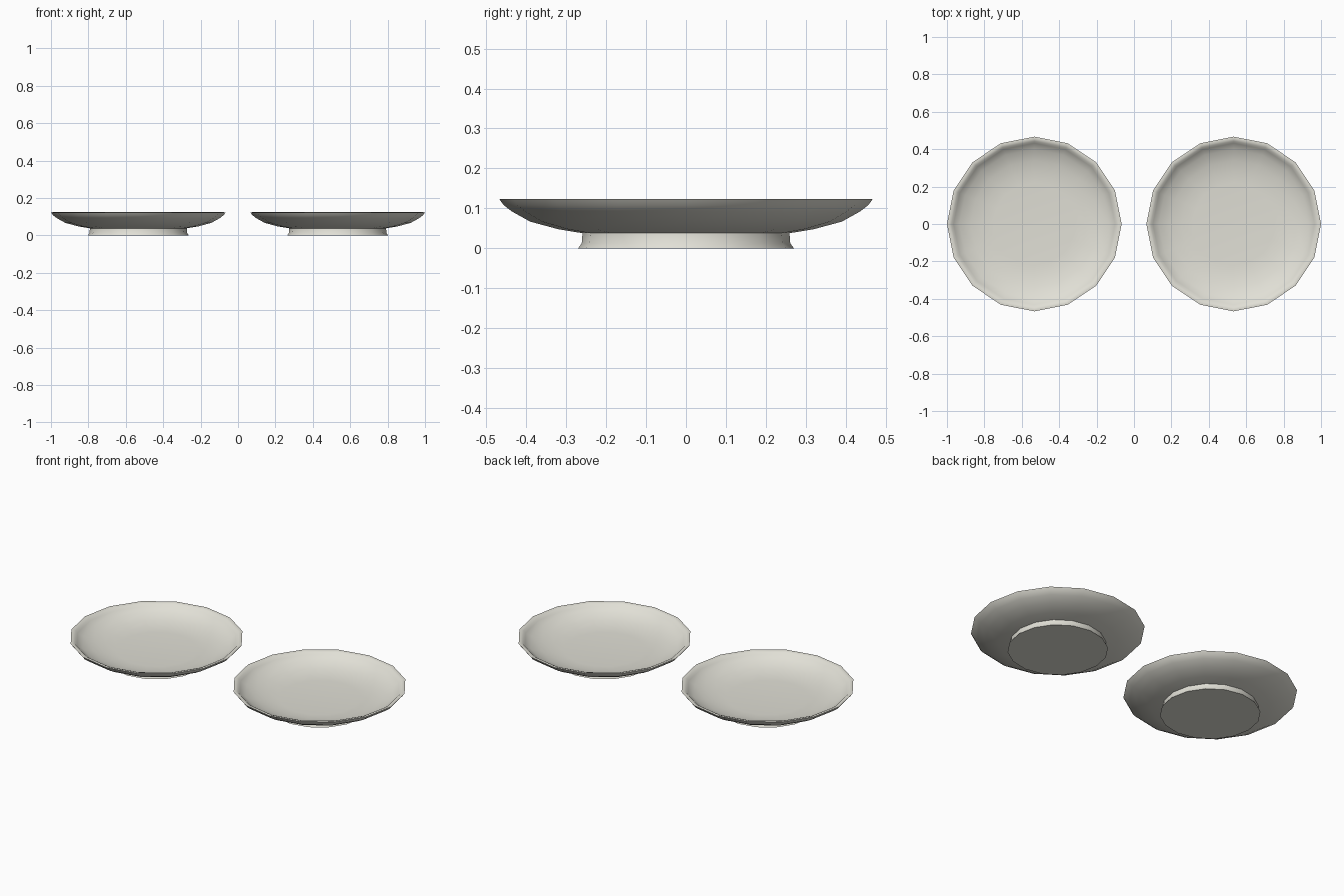
import bpy, bmesh, math

if "Cube" in bpy.data.objects:
    bpy.data.objects.remove(bpy.data.objects["Cube"])

SIDES = 16

# Cream glaze shared by both plates
cream = bpy.data.materials.new("cream_ceramic")
cream.diffuse_color = (0.75, 0.74, 0.67, 1)
cream.use_nodes = True
cream.node_tree.nodes["Principled BSDF"].inputs["Base Color"].default_value = cream.diffuse_color

# Half profile (radius, height): foot, underside, rim, inner bowl
PROFILE = [(0.27, 0.0), (0.261, 0.013), (0.259, 0.038), (0.32, 0.048),
           (0.39, 0.067), (0.435, 0.092), (0.456, 0.108), (0.467, 0.123),
           (0.457, 0.124), (0.443, 0.119), (0.432, 0.107), (0.40, 0.086),
           (0.34, 0.067), (0.28, 0.056), (0.22, 0.052)]


def make_plate(name, x):
    bm = bmesh.new()
    rings = []
    for r, z in PROFILE:
        rings.append([bm.verts.new((r * math.cos(2 * math.pi * i / SIDES),
                                    r * math.sin(2 * math.pi * i / SIDES), z))
                      for i in range(SIDES)])
    for a, b in zip(rings, rings[1:]):
        for i in range(SIDES):
            j = (i + 1) % SIDES
            bm.faces.new((a[i], a[j], b[j], b[i]))
    bm.faces.new(rings[0][::-1])   # base of the foot
    bm.faces.new(rings[-1])        # flat eating surface
    bmesh.ops.recalc_face_normals(bm, faces=bm.faces)
    mesh = bpy.data.meshes.new(name)
    bm.to_mesh(mesh)
    bm.free()
    mesh.materials.append(cream)
    ob = bpy.data.objects.new(name, mesh)
    ob.location.x = x
    bpy.context.collection.objects.link(ob)
    bpy.ops.object.select_all(action='DESELECT')
    ob.select_set(True)
    bpy.context.view_layer.objects.active = ob
    bpy.ops.object.shade_smooth_by_angle(angle=math.radians(50))


# Two identical plates side by side
make_plate("left_plate", -0.533)
make_plate("right_plate", 0.533)
